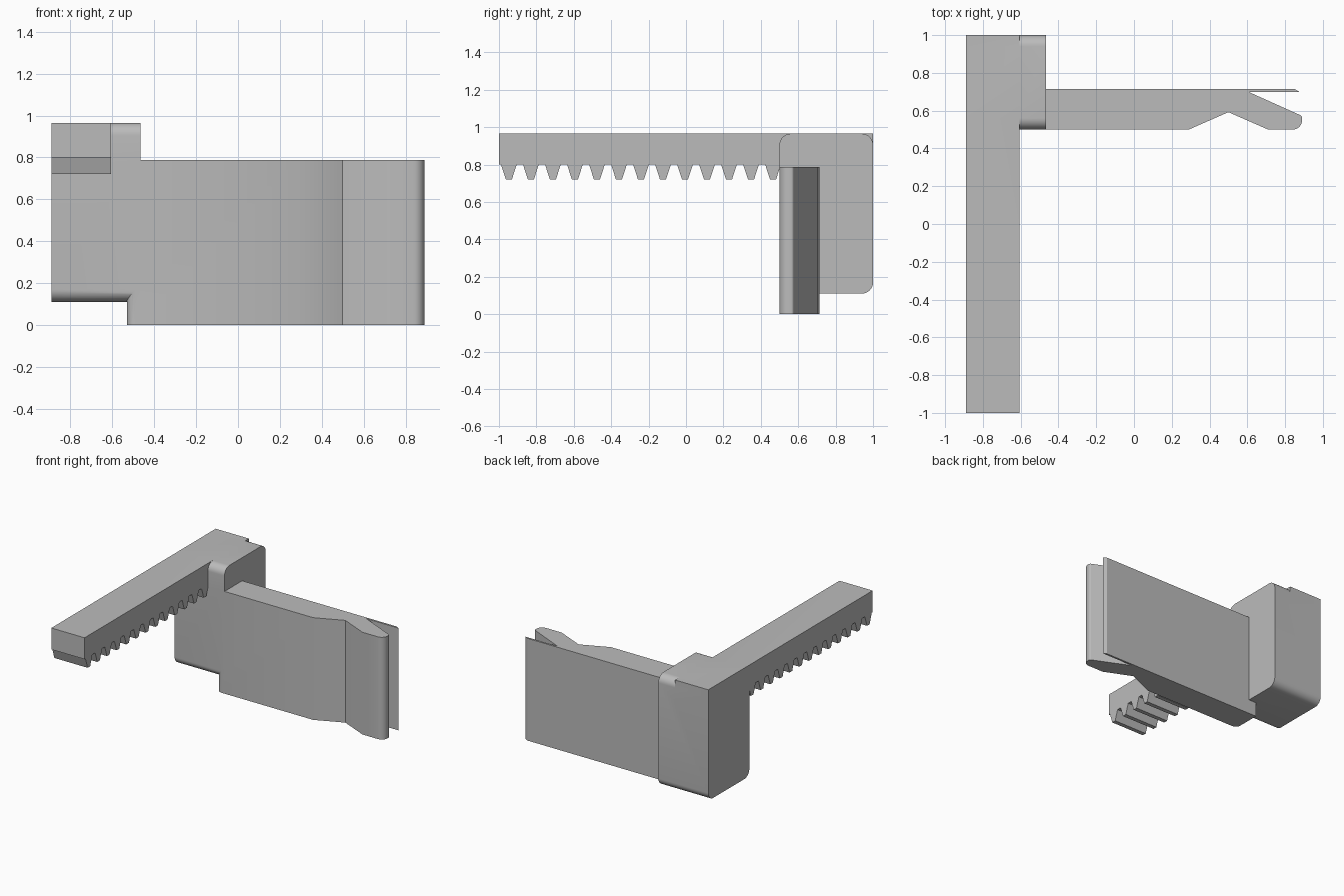
import bpy
import bmesh
import math
from mathutils import Vector

cube = bpy.data.objects.get("Cube")
if cube:
    bpy.data.objects.remove(cube, do_unlink=True)

# One plain grey for the whole part
grey = bpy.data.materials.new("plain_grey")
grey.use_nodes = True
colour = (0.5, 0.5, 0.5, 1)
grey.diffuse_color = colour
grey.node_tree.nodes["Principled BSDF"].inputs["Base Color"].default_value = colour


def rounded(corners, steps=8):
    """Turn (a, b, radius) corners into an outline with arcs."""
    out = []
    for i, (a, b, r) in enumerate(corners):
        p = Vector((a, b))
        if r == 0:
            out.append(p)
            continue
        u = (Vector(corners[i - 1][:2]) - p).normalized()
        v = (Vector(corners[(i + 1) % len(corners)][:2]) - p).normalized()
        half = u.angle(v) / 2
        centre = p + (u + v).normalized() * (r / math.sin(half))
        start = p + u * (r / math.tan(half)) - centre
        end = p + v * (r / math.tan(half)) - centre
        sweep = math.pi - 2 * half
        for k in range(steps + 1):
            t = k / steps
            out.append(centre + (start * math.sin((1 - t) * sweep)
                                 + end * math.sin(t * sweep)) / math.sin(sweep))
    return out


def extrude(name, outline, place, low, high):
    """Extrude an outline; place(a, b, depth) gives the 3D point."""
    bm = bmesh.new()
    face = bm.faces.new([bm.verts.new(place(p[0], p[1], low)) for p in outline])
    new = bmesh.ops.extrude_face_region(bm, geom=[face])["geom"]
    shift = Vector(place(0, 0, high)) - Vector(place(0, 0, low))
    bmesh.ops.translate(bm, vec=shift,
                        verts=[g for g in new if isinstance(g, bmesh.types.BMVert)])
    bmesh.ops.recalc_face_normals(bm, faces=bm.faces)
    mesh = bpy.data.meshes.new(name)
    bm.to_mesh(mesh)
    bm.free()
    mesh.materials.append(grey)
    ob = bpy.data.objects.new(name, mesh)
    bpy.context.collection.objects.link(ob)
    return ob


def side(a, b, d):
    return (d, a, b)


def plan(a, b, d):
    return (a, b, d)


# Toothed bar running front to back
left, top, root, tip, pitch = -0.89, 0.965, 0.8, 0.72, 0.1177
bar = [(1, root), (1, top), (-1, top), (-1, root)]
for i in range(13):
    y = -0.947 + i * pitch
    bar += [(y - 0.042, root), (y - 0.016, tip), (y + 0.016, tip), (y + 0.042, root)]
rack = extrude("toothed_clip", bar, side, left, -0.607)

# Rounded block at the back end of the bar
r = 0.06
block = extrude("end_block",
                rounded([(0.5, 0.11, r), (1, 0.11, r), (1, top, r), (0.5, top, r)]),
                side, left, -0.465)

# Flat arm with a hooked tip and a thin back lip
arm = extrude("hooked_arm", rounded([
    (-0.53, 0.5, 0.04), (0.29, 0.5, 0), (0.5, 0.592, 0), (0.71, 0.5, 0),
    (0.89, 0.5, 0.05), (0.89, 0.572, 0.015), (0.605, 0.7, 0),
    (0.875, 0.7, 0), (0.85, 0.715, 0), (-0.53, 0.715, 0)]),
    plan, 0, 0.787)

# Fuse the parts into one solid
bpy.context.view_layer.objects.active = rack
rack.select_set(True)
for part in (block, arm):
    mod = rack.modifiers.new("join", "BOOLEAN")
    mod.operation = "UNION"
    mod.solver = "EXACT"
    mod.object = part
    bpy.ops.object.modifier_apply(modifier=mod.name)
    bpy.data.objects.remove(part, do_unlink=True)
bpy.ops.object.shade_smooth_by_angle(angle=math.radians(30))
